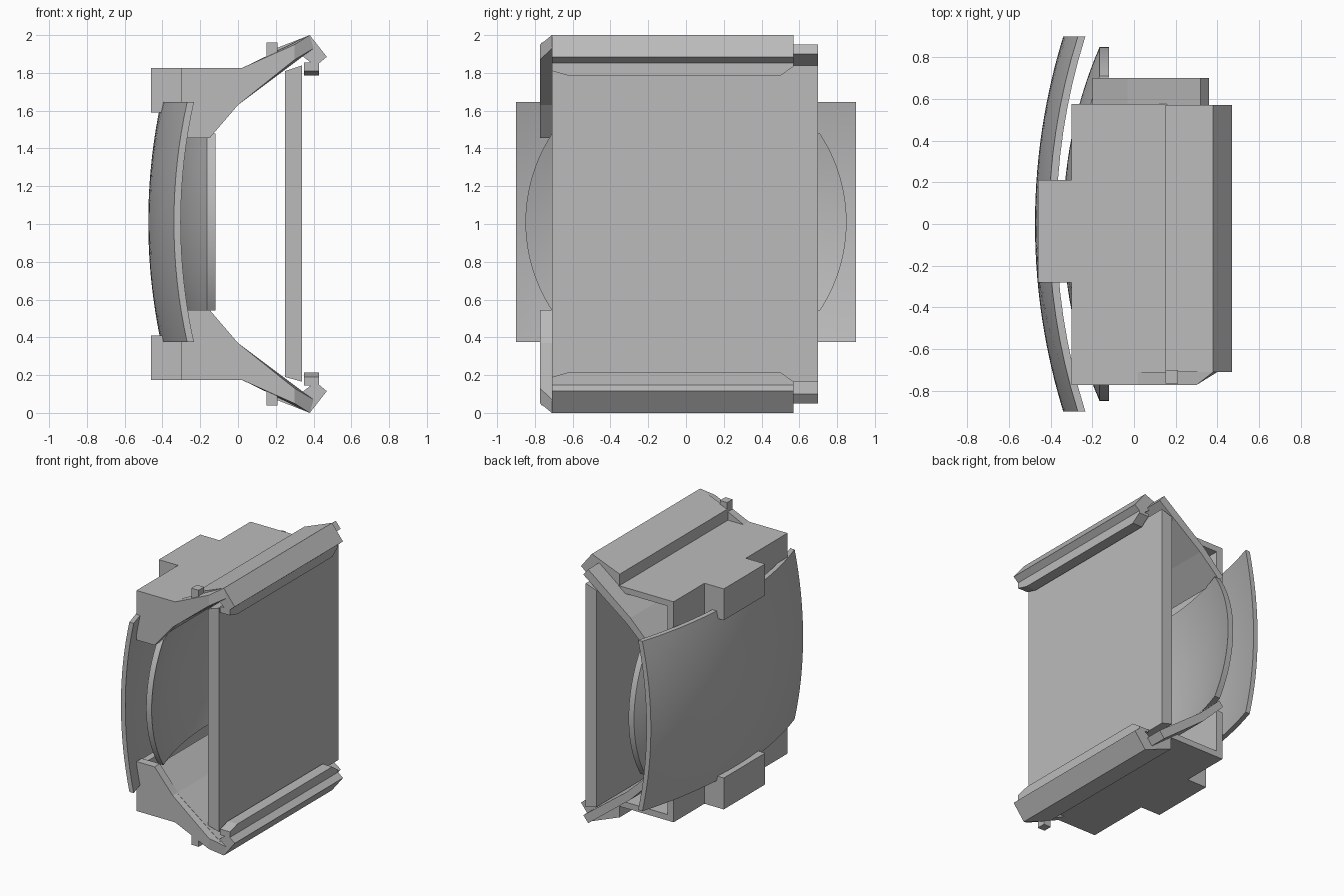
import bpy, bmesh, math

cube = bpy.data.objects.get("Cube")
if cube:
    bpy.data.objects.remove(cube, do_unlink=True)

grey = bpy.data.materials.new("plain grey")
grey.use_nodes = True
tone = (0.5, 0.5, 0.5, 1)
grey.diffuse_color = tone
grey.node_tree.nodes["Principled BSDF"].inputs["Base Color"].default_value = tone


def finish(bm, name):
    bmesh.ops.recalc_face_normals(bm, faces=bm.faces[:])
    mesh = bpy.data.meshes.new(name)
    bm.to_mesh(mesh)
    bm.free()
    ob = bpy.data.objects.new(name, mesh)
    bpy.context.scene.collection.objects.link(ob)
    mesh.materials.append(grey)
    return ob


def prism(name, points, lo, hi, axis="y", flip=False, front_points=None):
    """Loft a profile along an axis; flip mirrors it about mid height."""
    bm = bmesh.new()

    def ring(pts, d):
        out = []
        for a, z in pts:
            z = 2 - z if flip else z
            out.append(bm.verts.new((a, d, z) if axis == "y" else (d, a, z)))
        return out

    first, second = ring(front_points or points, lo), ring(points, hi)
    bm.faces.new(first)
    bm.faces.new(second[::-1])
    n = len(points)
    for i in range(n):
        j = (i + 1) % n
        bm.faces.new((first[i], second[i], second[j], first[j]))
    return finish(bm, name)


def rect(a0, a1, z0, z1):
    return [(a0, z0), (a1, z0), (a1, z1), (a0, z1)]


# Flat panel
prism("flat_panel", [(0.25, 0.19), (0.34, 0.165), (0.34, 1.84), (0.25, 1.81)], -0.71, 0.70)

# Matching upper and lower brackets
for side, flip in (("upper", False), ("lower", True)):
    prism(side + "_bracket_plate", rect(-0.30, 0.17, 1.78, 1.825), -0.72, 0.575, flip=flip)
    prism(side + "_bracket_wall", rect(-0.30, -0.25, 1.46, 1.825), -0.72, 0.575, flip=flip)
    prism(side + "_sloped_sheet",
          [(0.32, 1.95), (0.36, 1.90), (0.0, 1.63), (-0.17, 1.47), (-0.20, 1.51), (-0.03, 1.68)],
          -0.72, 0.70, flip=flip)
    # End plate, narrowing towards the wing
    back = [(-0.30, 1.825), (0.02, 1.825), (0.38, 2.0), (0.40, 1.93),
            (0.0, 1.63), (-0.15, 1.455), (-0.30, 1.455)]
    front = [(min(x, 0.30), min(z, 1.95)) for x, z in back]
    front[3] = (0.30, 1.87)
    prism(side + "_end_plate", back, -0.772, -0.71, flip=flip, front_points=front)
    prism(side + "_wing",
          [(0.15, 1.80), (0.15, 1.91), (0.38, 2.0), (0.47, 1.885), (0.41, 1.835), (0.34, 1.89)],
          -0.71, 0.57, flip=flip)
    prism(side + "_wing_stop", rect(0.15, 0.21, 1.83, 1.96), -0.765, -0.70, flip=flip)
    prism(side + "_panel_lip",
          [(-0.71, 1.855), (0.57, 1.855), (0.57, 1.835), (0.50, 1.785), (-0.62, 1.785), (-0.71, 1.81)],
          0.35, 0.43, axis="x", flip=flip)
    prism(side + "_mounting_tab", rect(-0.46, -0.29, 1.59, 1.825), -0.28, 0.21, flip=flip)


def curved_shell(name, outline, apex, radius, thickness, rings=14):
    """Spherical shell bulging towards -x inside an outline of (y, z)."""
    bm = bmesh.new()

    def layer(shift):
        rows = []
        for r in range(1, rings + 1):
            row = []
            for y, z in outline:
                y, z = y * r / rings, z * r / rings
                x = apex + shift + radius - math.sqrt(radius**2 - y * y - z * z)
                row.append(bm.verts.new((x, y, z + 1.01)))
            rows.append(row)
        return bm.verts.new((apex + shift, 0, 1.01)), rows

    layers = [layer(0), layer(thickness)]
    n = len(outline)
    for i in range(n):
        j = (i + 1) % n
        for centre, rows in layers:
            bm.faces.new((centre, rows[0][i], rows[0][j]))
            for a, b in zip(rows, rows[1:]):
                bm.faces.new((a[i], b[i], b[j], a[j]))
        a, b = layers[0][1][-1], layers[1][1][-1]
        bm.faces.new((a[i], b[i], b[j], a[j]))
    ob = finish(bm, name)
    bpy.ops.object.select_all(action="DESELECT")
    ob.select_set(True)
    bpy.context.view_layer.objects.active = ob
    bpy.ops.object.shade_smooth_by_angle(angle=math.radians(30))


# Rectangular outer shield
corners = [(-0.9, -0.635), (0.9, -0.635), (0.9, 0.635), (-0.9, 0.635)]
steps = 16
border = []
for (y0, z0), (y1, z1) in zip(corners, corners[1:] + corners[:1]):
    for k in range(steps):
        border.append((y0 + (y1 - y0) * k / steps, z0 + (z1 - z0) * k / steps))
curved_shell("outer_shield", border, -0.475, 3.05, 0.036)

# Round inner lens, trimmed flat where it meets the brackets
cut, size = 0.468, 0.85
limit = math.asin(cut / size)
arc = [limit * (2 * k / 24 - 1) for k in range(25)]
right = [(size * math.cos(t), size * math.sin(t)) for t in arc]
flat = [(size * math.cos(limit) * (1 - k / 8), cut) for k in range(1, 16)]
half = right + flat
curved_shell("inner_lens", half + [(-y, -z) for y, z in half], -0.34, 2.15, 0.045)
